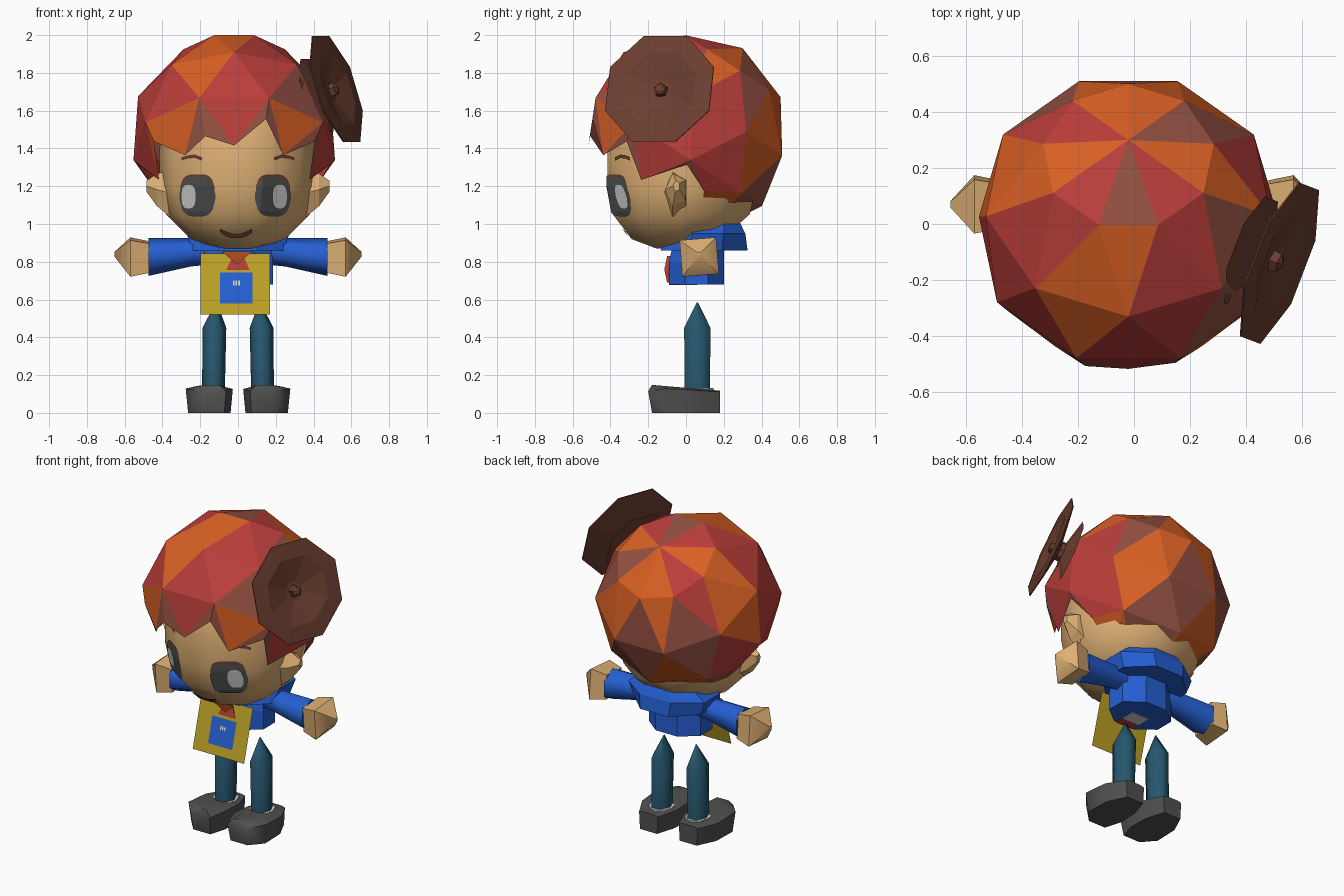
import bpy, bmesh, math
from mathutils import Vector, Matrix
from mathutils.bvhtree import BVHTree

if "Cube" in bpy.data.objects:
    bpy.data.objects.remove(bpy.data.objects["Cube"])

# ---------- materials ----------
def material(name, rgb):
    m = bpy.data.materials.new(name)
    lin = [(c / 255 / 12.92) if c < 11 else ((c / 255 + 0.055) / 1.055) ** 2.4 for c in rgb]
    m.diffuse_color = (*lin, 1)
    m.use_nodes = True
    m.node_tree.nodes["Principled BSDF"].inputs["Base Color"].default_value = m.diffuse_color
    return m

ORANGE = material("hair orange", (217, 96, 36))
RED = material("hair red", (186, 62, 58))
BROWN = material("hair brown", (148, 80, 66))
DARK = material("flower brown", (108, 62, 48))
SKIN = material("skin", (222, 176, 116))
BLUE = material("shirt blue", (37, 95, 210))
YELLOW = material("bag yellow", (188, 161, 38))
TEAL = material("trouser teal", (38, 87, 110))
GREY = material("dark grey", (80, 80, 80))
WHITE = material("off white", (212, 212, 208))

# ---------- helpers ----------
def make(name, verts, faces, mats, idx=None, smooth=0, fix=True):
    me = bpy.data.meshes.new(name)
    me.from_pydata([tuple(v) for v in verts], [], faces)
    for m in mats:
        me.materials.append(m)
    if idx:
        for p, i in zip(me.polygons, idx):
            p.material_index = i
    bm = bmesh.new()
    bm.from_mesh(me)
    bmesh.ops.remove_doubles(bm, verts=bm.verts, dist=0.0005)
    if fix:
        bmesh.ops.recalc_face_normals(bm, faces=bm.faces)
    bm.to_mesh(me)
    bm.free()
    ob = bpy.data.objects.new(name, me)
    bpy.context.collection.objects.link(ob)
    if smooth:
        bpy.ops.object.select_all(action='DESELECT')
        ob.select_set(True)
        bpy.context.view_layer.objects.active = ob
        bpy.ops.object.shade_smooth_by_angle(angle=math.radians(smooth))
    return ob

def loft(name, rings, mat, smooth=0):
    n = len(rings[0])
    verts = [p for r in rings for p in r]
    faces = [(k * n + i, k * n + (i + 1) % n, (k + 1) * n + (i + 1) % n, (k + 1) * n + i)
             for k in range(len(rings) - 1) for i in range(n)]
    faces += [tuple(range(n))[::-1], tuple(range((len(rings) - 1) * n, len(rings) * n))]
    return make(name, verts, faces, [mat], smooth=smooth)

def ring(c, ra, rb, n, axis='Z', phase=0.0):
    out = []
    for i in range(n):
        t = 2 * math.pi * i / n + phase
        a, b = ra * math.cos(t), rb * math.sin(t)
        out.append(Vector(c) + Vector((a, b, 0) if axis == 'Z' else (0, a, b)))
    return out

def box(name, x0, x1, y0, y1, z0, z1, mat):
    rect = [(x0, y0), (x1, y0), (x1, y1), (x0, y1)]
    return loft(name, [[(x, y, z) for x, y in rect] for z in (z0, z1)], mat)

# ---------- head ----------
HEAD = [(0.87, -0.06, 0.10), (0.92, -0.05, 0.25), (1.05, -0.025, 0.38), (1.2, -0.02, 0.415),
        (1.4, -0.02, 0.415), (1.6, -0.01, 0.38), (1.78, 0, 0.2)]
head = loft("head", [ring((0, y, z), r, r, 10) for z, y, r in HEAD], SKIN, 50)
bm = bmesh.new()
bm.from_mesh(head.data)
tree = BVHTree.FromBMesh(bm)
bm.free()

# ---------- face details laid on the head surface ----------
def patch(name, cols, mat, off, rows=8):
    verts = []
    for x, lo, hi in cols:
        for j in range(rows + 1):
            z = lo + (hi - lo) * j / rows
            hit = tree.ray_cast(Vector((x, -2, z)), Vector((0, 1, 0)))[0]
            verts.append((x, (hit.y if hit else -0.2) - off, z))
    w = rows + 1
    faces = [(i * w + j, (i + 1) * w + j, (i + 1) * w + j + 1, i * w + j + 1)
             for i in range(len(cols) - 1) for j in range(rows)]
    return make(name, verts, faces, [mat], fix=False)

def oval(cx, cz, rx, rz, n=14):
    cols = []
    for i in range(n + 1):
        t = -1 + 2 * i / n
        h = rz * max(0.02, 1 - abs(t) ** 3.5) ** 0.5
        cols.append((cx + rx * t, cz - h, cz + h))
    return cols

for side, ex, gx in (("left", -0.215, -0.262), ("right", 0.185, 0.222)):
    s = -1 if ex < 0 else 1
    patch(side + "_eyelash", oval(ex, 1.19, 0.09, 0.073), DARK, 0.005)
    patch(side + "_eye", oval(ex, 1.145, 0.095, 0.105), GREY, 0.007)
    patch(side + "_eye_white", oval(gx, 1.145, 0.038, 0.062), WHITE, 0.01)
    patch(side + "_brow", sorted((s * x, z, z + 0.018) for x, z in
          ((0.19, 1.335), (0.23, 1.35), (0.27, 1.345), (0.3, 1.335))), DARK, 0.006)
patch("mouth", [(-0.095, 0.955, 0.975), (-0.065, 0.935, 0.962), (-0.03, 0.925, 0.95),
                (0.015, 0.925, 0.95), (0.045, 0.935, 0.962), (0.075, 0.955, 0.975)], DARK, 0.008)

# ---------- hair: kite shaped strands fanning out from a tilted crown ----------
CEN = Vector((-0.02, 0, 1.47))
UP, FWD, SIDE = Vector((0, 0.545, 0.838)), Vector((0, -0.838, 0.545)), Vector((1, 0, 0))
def on_hair(theta, phi, r=0.53):
    t, p = math.radians(theta), math.radians(phi)
    return CEN + r * (math.cos(t) * UP + math.sin(t) * (math.cos(p) * FWD + math.sin(p) * SIDE))

TIPS = [129, 129, 129, 112, 132, 132, 112, 129, 129]
DIPS = [112, 112, 104, 130, 134, 130, 104, 112, 122]
hv = [on_hair(0, 0, 0.55)]
for i in range(9):
    a, b = 40 * i, 40 * i + 20
    hv += [on_hair(35, b, 0.54), on_hair(70, a, 0.55), on_hair(100, b, 0.55),
           on_hair(TIPS[i], a, 0.52), on_hair(DIPS[i], b, 0.53)]
def hid(i, k):
    return 1 + 5 * (i % 9) + k
code = "ORB"
hf, hm = [], []
for i in range(9):
    # colours of the upper and lower half of every strand
    for cu, cl, (top, left, low, right) in (
        ("BROBOOROR"[i], "OROBOOROR"[i], (0, hid(i - 1, 0), hid(i, 1), hid(i, 0))),
        ("RBROBBORO"[i], "RBROBBORO"[i], (hid(i, 0), hid(i, 1), hid(i, 2), hid(i + 1, 1))),
        ("RBRRBORRR"[i], "RORRBORRO"[i], (hid(i, 1), hid(i - 1, 2), hid(i, 3), hid(i, 2))),
    ):
        hf += [(top, left, right), (left, low, right)]
        hm += [code.index(cu), code.index(cl)]
    a, b, c, d = hid(i, 2), hid(i, 3), hid(i, 4), hid(i + 1, 3)
    hf += [(a, b, c), (a, c, d)]
    hm += [code.index("BBBOOBBOB"[i])] * 2
make("hair", hv, hf, [ORANGE, RED, BROWN], hm)

# ---------- hair flower: two octagonal plates on a narrow hub ----------
normal = Vector((0.89, -0.34, 0.30)).normalized()
M = Matrix.Translation((0.52, -0.14, 1.715)) @ normal.to_track_quat('Z', 'Y').to_matrix().to_4x4()
def spun(name, profile, n, mat):
    rings = [[M @ p for p in ring((0, 0, h), r, r, n, phase=math.pi / 8)] for r, h in profile]
    return loft(name, rings, mat)
spun("flower", [(0.05, -0.135), (0.22, -0.115), (0.06, -0.075), (0.06, -0.05), (0.318, -0.004),
                (0.318, 0.002), (0.215, 0.008), (0.06, -0.03)], 8, DARK)
spun("flower_centre", [(0.04, -0.04), (0.035, 0.0), (0.015, 0.01)], 5, DARK)

# ---------- ears, arms, hands, legs, shoes (both sides) ----------
SHOE = [(-0.07, 0.18), (0.06, 0.18), (0.12, 0.06), (0.125, -0.11), (0.05, -0.2), (-0.08, -0.2), (-0.115, -0.08), (-0.11, 0.06)]
for side, s in (("left", -1), ("right", 1)):
    loft(side + "_ear", [ring((s * x, -0.05, z), a, b, 5, 'X', 0.6) for x, z, a, b in
         ((0.36, 1.16, 0.065, 0.13), (0.43, 1.18, 0.06, 0.09), (0.485, 1.2, 0.02, 0.03))], SKIN)
    loft(side + "_sleeve", [ring((s * x, 0.07, z), a, b, 6, 'X', 0.5) for x, z, a, b in
         ((0.1, 0.86, 0.07, 0.07), (0.25, 0.85, 0.08, 0.075), (0.475, 0.825, 0.105, 0.1))], BLUE, 65)
    loft(side + "_hand", [ring((s * x, 0.07, z), a, a, 4, 'X', math.pi / 4 + 0.08) for x, z, a in
         ((0.47, 0.825, 0.11), (0.57, 0.825, 0.137), (0.655, 0.84, 0.015))], SKIN, 50)
    loft(side + "_leg", [ring((s * x, 0.06, z), r, r * 1.28, 6) for x, z, r in
         ((0.13, 0.1, 0.06), (0.125, 0.45, 0.063), (0.115, 0.585, 0.003))], TEAL, 70)
    loft(side + "_ankle", [ring((s * 0.13, 0.06, z), 0.075, 0.085, 8) for z in (0.1, 0.131)], WHITE)
    def shoe_ring(f, h):
        return [(s * (0.147 + x * f * 1.04), y * (0.9 if f < 1 and y < 0 else 1), h(y)) for x, y in SHOE]
    loft(side + "_shoe", [shoe_ring(0.9, lambda y: 0.0),
                          shoe_ring(1.0, lambda y: 0.122 - 0.06 * y if y > -0.15 else 0.115),
                          shoe_ring(0.6, lambda y: 0.132 - 0.08 * y)], GREY, 50)

# ---------- torso and collar ----------
loft("torso", [ring((0, cy, z), a, b, 8, phase=math.pi / 8) for z, cy, a, b in
     ((0.68, 0.055, 0.2, 0.158), (0.8, 0.055, 0.2, 0.158), (0.93, 0.07, 0.18, 0.14))], BLUE)
loft("collar", [ring((0, cy, z), a, b, 8, phase=math.pi / 8) for z, cy, a, b in
     ((0.86, 0.095, 0.26, 0.25), (0.95, 0.12, 0.295, 0.21), (1.02, 0.15, 0.2, 0.14))], BLUE)
box("shirt_hem", -0.06, 0.06, -0.03, 0.06, 0.676, 0.681, WHITE)
box("shirt_hem_front", -0.06, 0.06, -0.09, -0.03, 0.676, 0.681, RED)

# ---------- neckerchief ----------
loft("neckerchief", [[(x * w, y, z) for x, y in ((-1, y0), (1, y0), (1, y1), (-1, y1))]
     for w, y0, y1, z in ((0.06, -0.1, -0.05, 0.69), (0.06, -0.115, -0.06, 0.76), (0.03, -0.1, -0.06, 0.83))], RED)
make("neckerchief_knot", [(-0.085, -0.15, 0.855), (0.075, -0.15, 0.855), (-0.005, -0.125, 0.785)],
     [(0, 2, 1)], [ORANGE], fix=False)

# ---------- flat leaning bag with a pocket and clasp ----------
def sheet(name, x0, x1, z0, z1, mat, off):
    y = lambda z: -0.18 + 0.277 * (z - 0.52) - off
    make(name, [(x0, y(z0), z0), (x1, y(z0), z0), (x1, y(z1), z1), (x0, y(z1), z1)],
         [(0, 1, 2, 3)], [mat], fix=False)
sheet("bag", -0.198, 0.17, 0.52, 0.845, YELLOW, 0)
sheet("bag_pocket", -0.096, 0.077, 0.58, 0.742, BLUE, 0.006)
for i in range(3):
    sheet("bag_clasp", -0.027 + 0.014 * i, -0.018 + 0.014 * i, 0.675, 0.7, WHITE, 0.01)
